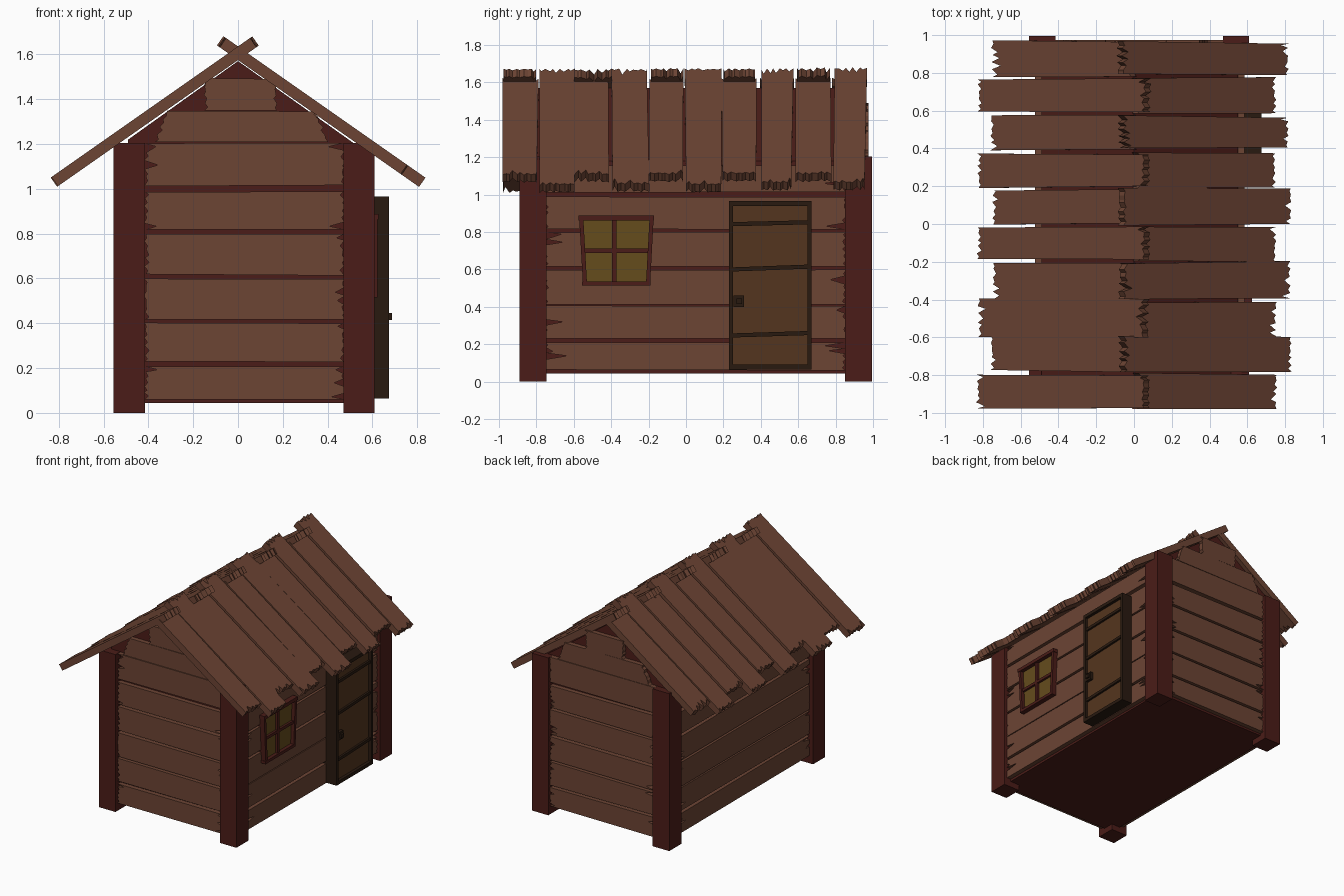
import bpy, bmesh, math, random
from mathutils import Vector

if "Cube" in bpy.data.objects:
    bpy.data.objects.remove(bpy.data.objects["Cube"])

random.seed(7)
R = random.uniform


def material(name, rgb):
    m = bpy.data.materials.new(name)
    m.diffuse_color = (*rgb, 1)
    m.use_nodes = True
    m.node_tree.nodes["Principled BSDF"].inputs["Base Color"].default_value = m.diffuse_color
    return m


WOOD = material("plank_wood", (0.150, 0.058, 0.034))
RED = material("dark_red_wood", (0.070, 0.012, 0.009))
DARK = material("door_frame_wood", (0.022, 0.010, 0.005))
DOOR = material("door_wood", (0.088, 0.036, 0.013))
GLASS = material("window_glass", (0.130, 0.072, 0.012))


def prism(name, outline, origin, u, v, n, depth, mat):
    """Extrude a flat outline (u, v pairs) along n."""
    o, u, v, n = (Vector(a) for a in (origin, u, v, n))
    bm = bmesh.new()
    face = bm.faces.new([bm.verts.new(o + u * a + v * b) for a, b in outline])
    ext = bmesh.ops.extrude_face_region(bm, geom=[face])
    moved = [e for e in ext["geom"] if isinstance(e, bmesh.types.BMVert)]
    bmesh.ops.translate(bm, verts=moved, vec=n * depth)
    bmesh.ops.recalc_face_normals(bm, faces=bm.faces)
    me = bpy.data.meshes.new(name)
    bm.to_mesh(me)
    bm.free()
    me.materials.append(mat)
    ob = bpy.data.objects.new(name, me)
    bpy.context.collection.objects.link(ob)
    return ob


def box(name, lo, hi, mat):
    x0, y0, z0 = lo
    x1, y1, z1 = hi
    return prism(name, [(x0, y0), (x1, y0), (x1, y1), (x0, y1)], (0, 0, z0),
                 (1, 0, 0), (0, 1, 0), (0, 0, 1), z1 - z0, mat)


def splintered(u0, u1, v0, v1, jag=0.02, teeth=8, crack=0.0, taper=0.0, skew=0.006):
    """Plank outline with ragged ends, slightly skewed sides and odd cracks."""
    def end(u, inward):
        pts = []
        for i in range(teeth + 1):
            t = i / teeth
            if 0 < i < teeth:
                t += R(-0.3, 0.3) / teeth
            d = R(0.4, 1) * jag if i % 2 else R(0, 0.4) * jag
            if crack and i % 2 and R(0, 1) < 0.22:
                d += R(0.3, 1) * crack
            pts.append([u + inward * (d + taper * t), v0 + (v1 - v0) * t])
        return pts
    right, left = end(u1, -1), end(u0, 1)
    for row in (right, left):
        row[0][1] += R(-0.2, 1) * skew
        row[-1][1] -= R(-0.2, 1) * skew
    return right + left[::-1]


# Solid core showing through the gaps, including the gable triangles
core = [(-0.49, 0.045), (0.55, 0.045), (0.55, 1.18), (0.0, 1.57), (-0.49, 1.22)]
prism("wall_core", core, (0, -0.83, 0), (1, 0, 0), (0, 0, 1), (0, 1, 0), 1.77, RED)

# Corner posts
for xn, x in (("left", -0.555), ("right", 0.47)):
    for yn, y in (("front", -0.89), ("back", 0.85)):
        box(f"{yn}_{xn}_post", (x, y, 0), (x + 0.14, y + 0.145, 1.205), RED)

# Horizontal wall planks
rows = [(0.06, 0.21), (0.225, 0.405), (0.413, 0.60), (0.613, 0.803), (0.815, 0.99), (1.012, 1.205)]
for side, y, n in (("front", -0.83, -1), ("back", 0.94, 1)):
    for z0, z1 in rows:
        prism(f"{side}_wall_plank", splintered(-0.42, 0.48, z0, z1, 0.025, 10, 0.06),
              (0, y, 0), (1, 0, 0), (0, 0, 1), (0, n, 0), 0.035, WOOD)
    for x0, x1, z0, z1, tp in ((-0.38, 0.41, 1.207, 1.35, 0.06), (-0.155, 0.175, 1.345, 1.495, 0.0)):
        prism(f"{side}_gable_plank", splintered(x0, x1, z0, z1, 0.02, 8, 0, tp),
              (0, y, 0), (1, 0, 0), (0, 0, 1), (0, n, 0), 0.035, WOOD)
for side, x, n in (("left", -0.49, -1), ("right", 0.55, 1)):
    for z0, z1 in rows:
        prism(f"{side}_wall_plank", splintered(-0.76, 0.86, z0, min(z1, 1.16), 0.025, 10, 0.11),
              (x, 0, 0), (0, 1, 0), (0, 0, 1), (n, 0, 0), 0.035, WOOD)

# Roof planks, long and short ones alternating and crossing at the ridge
slope = math.radians(35)
c, s = math.cos(slope), math.sin(slope)
for i in range(10):
    y0 = -0.98 + i * 0.196
    for side, sx in (("left", -1), ("right", 1)):
        long = (i % 2 == 1) == (sx > 0)
        u0, u1 = (-0.075, 0.815) if long else (0.0, 0.742)
        a, b = y0 + R(-0.012, 0.006), y0 + 0.19 + R(-0.01, 0.006)
        prism(f"{side}_roof_plank",
              splintered((u0 + R(-.005, .005)) / c, (u1 + R(-.01, .01)) / c, a, b, 0.03, 10, 0.035, 0, 0.012),
              (-sx * 0.025 * s, 0, 1.605 - 0.025 * c), (sx * c, 0, -s), (0, 1, 0),
              (sx * s, 0, c), 0.05, WOOD)


def strip(name, p, q, w, x0, x1, mat):
    """Bar on the right wall from p to q, given as (y, z)."""
    p, q = Vector(p), Vector(q)
    d = (q - p).normalized()
    o = Vector((-d.y, d.x)) * w / 2
    prism(name, [p - o, q - o, q + o, p + o], (x0, 0, 0), (0, 1, 0), (0, 0, 1),
          (1, 0, 0), x1 - x0, mat)


# Door: frame, panel, tilted battens and knob
for y in (0.24, 0.66):
    strip("door_frame_side", (y, 0.065), (y, 0.965), 0.022, 0.55, 0.675, DARK)
for z in (0.078, 0.952):
    strip("door_frame_end", (0.23, z), (0.67, z), 0.026, 0.55, 0.675, DARK)
box("door_panel", (0.55, 0.245, 0.075), (0.652, 0.655, 0.955), DOOR)
for z0, z1 in ((0.247, 0.26), (0.60, 0.615), (0.842, 0.852)):
    strip("door_batten", (0.245, z0), (0.655, z1), 0.022, 0.64, 0.667, DARK)
box("door_knob", (0.65, 0.255, 0.40), (0.675, 0.31, 0.46), DARK)
box("door_knob_tip", (0.67, 0.27, 0.415), (0.688, 0.30, 0.445), DARK)

# Window: trapezoid glass, frame and crossbars
corners = [(-0.54, 0.528), (-0.205, 0.528), (-0.185, 0.872), (-0.56, 0.872)]
prism("window_glass", corners, (0.55, 0, 0), (0, 1, 0), (0, 0, 1), (1, 0, 0), 0.045, GLASS)
strip("window_sill", (-0.555, 0.525), (-0.19, 0.525), 0.022, 0.55, 0.622, RED)
strip("window_top", (-0.575, 0.875), (-0.17, 0.875), 0.026, 0.55, 0.626, RED)
strip("window_left_jamb", (-0.54, 0.52), (-0.56, 0.875), 0.022, 0.55, 0.622, RED)
strip("window_right_jamb", (-0.203, 0.52), (-0.184, 0.875), 0.022, 0.55, 0.622, RED)
strip("window_upright", (-0.383, 0.525), (-0.383, 0.872), 0.024, 0.55, 0.612, RED)
strip("window_crossbar", (-0.55, 0.70), (-0.195, 0.70), 0.022, 0.55, 0.612, RED)
